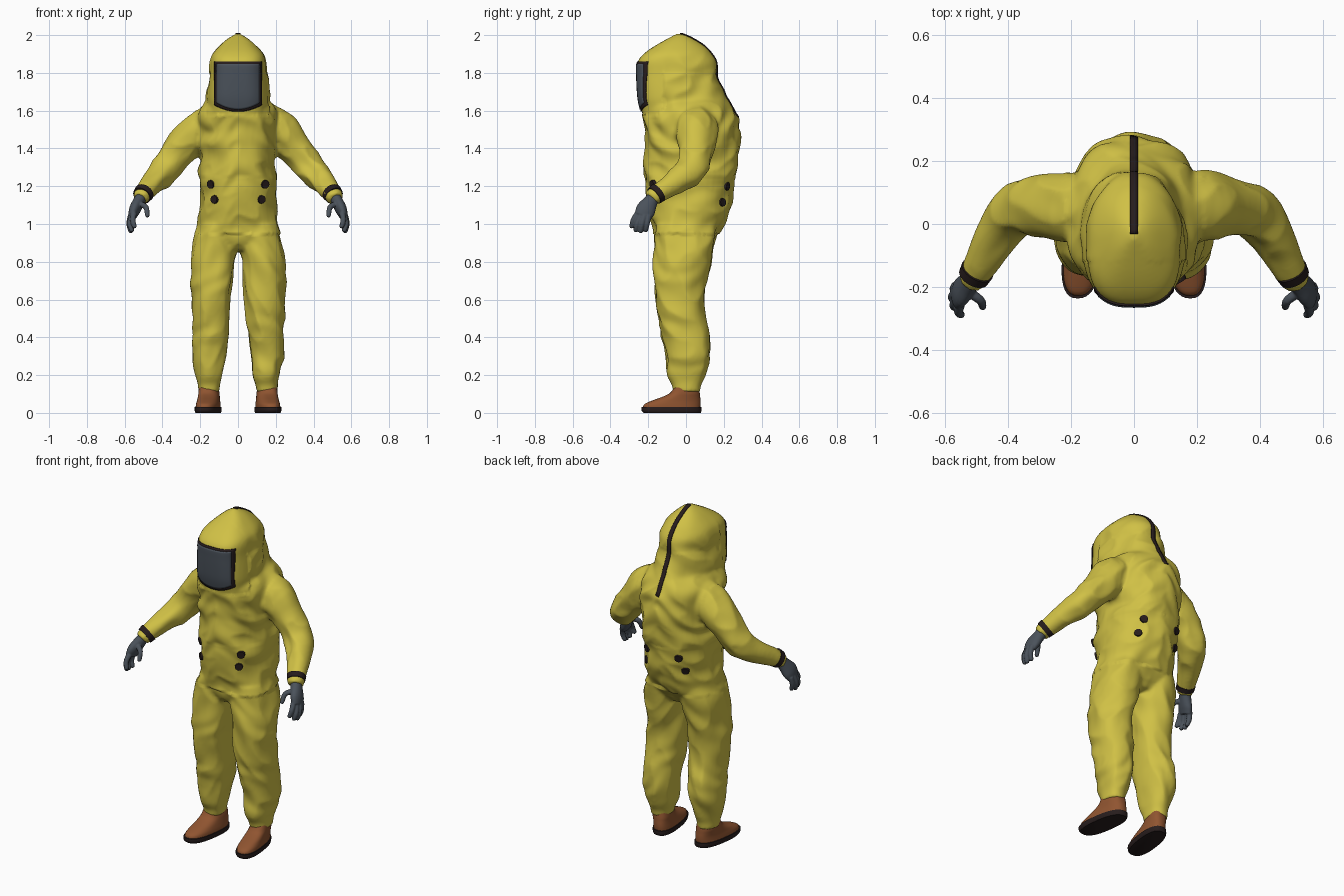
import bpy, bmesh, math
from mathutils import Vector, Matrix, noise
from mathutils.bvhtree import BVHTree

cube = bpy.data.objects.get("Cube")
if cube:
    bpy.data.objects.remove(cube)


def material(name, *rgb):
    m = bpy.data.materials.new(name)
    m.use_nodes = True
    m.diffuse_color = (*rgb, 1)
    m.node_tree.nodes["Principled BSDF"].inputs["Base Color"].default_value = (*rgb, 1)
    return m


YELLOW = material("suit yellow", .63, .53, .06)
SLATE = material("slate grey", .07, .085, .105)
BLACK = material("trim black", .02, .012, .012)
BROWN = material("boot brown", .28, .09, .03)


def spline(rows, steps):
    """Smooth in-between rows through the given rows (Catmull-Rom)."""
    out = []
    for i in range(len(rows) - 1):
        a, b, c, d = (rows[min(max(i + k, 0), len(rows) - 1)] for k in (-1, 0, 1, 2))
        for j in range(steps):
            t = j / steps
            out.append([q + t / 2 * (r - p + t * (2*p - 5*q + 4*r - s + t * (3*(q - r) + s - p)))
                        for p, q, r, s in zip(a, b, c, d)])
    return out + [list(rows[-1])]


def skin(bm, rings):
    """Closed surface through rings of points."""
    rings = [[bm.verts.new(p) for p in ring] for ring in rings]
    n = len(rings[0])
    for lo, hi in zip(rings, rings[1:]):
        for i in range(n):
            j = (i + 1) % n
            bm.faces.new((lo[i], lo[j], hi[j], hi[i]))
    bm.faces.new(rings[0][::-1])
    bm.faces.new(rings[-1])


def power(v, n):
    return math.copysign(abs(v) ** (2 / n), v)


def loft(bm, sections, side=1, front=2.3, back=2.2, shear=0, steps=4, n=40):
    """Horizontal sections: height, centre x, half width, front y, back y."""
    rings = []
    for z, cx, rx, yf, yb in spline(sections, steps):
        ring = []
        for i in range(n):
            a = math.tau * i / n
            e = front if math.sin(a) < 0 else back
            y = (yf + yb) / 2 + (yb - yf) / 2 * power(math.sin(a), e)
            ring.append((side * (cx + rx * power(math.cos(a), e) - shear * y), y, z))
        rings.append(ring)
    skin(bm, rings)


def tube(bm, rows, side=1, steps=4, n=20):
    """Path rows: x, y, z, wide radius, thin radius."""
    rows = spline(rows, steps)
    pts = [Vector(r[:3]) for r in rows]
    rings = []
    for i, (p, r) in enumerate(zip(pts, rows)):
        t = (pts[min(i + 1, len(pts) - 1)] - pts[max(i - 1, 0)]).normalized()
        u = t.cross(Vector((1, 0, 0))).normalized()
        v = t.cross(u)
        ring = [p + u * r[3] * math.cos(math.tau * k / n) + v * r[4] * math.sin(math.tau * k / n)
                for k in range(n)]
        rings.append([(side * q.x, q.y, q.z) for q in ring])
    skin(bm, rings)


def finish(name, bm, mat, sharp=50):
    bmesh.ops.recalc_face_normals(bm, faces=bm.faces)
    me = bpy.data.meshes.new(name)
    bm.to_mesh(me)
    bm.free()
    me.materials.append(mat)
    me.shade_smooth()
    me.set_sharp_from_angle(angle=math.radians(sharp))
    ob = bpy.data.objects.new(name, me)
    bpy.context.collection.objects.link(ob)
    return ob


def fuse(ob, voxel, smooth):
    """Merge overlapping volumes into one skin and relax it."""
    m = ob.modifiers.new("fuse", 'REMESH')
    m.mode, m.voxel_size, m.use_smooth_shade = 'VOXEL', voxel, True
    m = ob.modifiers.new("relax", 'SMOOTH')
    m.factor, m.iterations = .5, smooth
    dg = bpy.context.evaluated_depsgraph_get()
    me = bpy.data.meshes.new_from_object(ob.evaluated_get(dg))
    ob.modifiers.clear()
    ob.data = me
    me.shade_smooth()


# Suit volumes: body, hood, legs and sleeves
BODY = [(.86, 0, .17, -.12, .1), (.92, 0, .225, -.165, .15), (1, 0, .215, -.18, .2),
        (1.1, 0, .2, -.2, .24), (1.2, 0, .2, -.215, .255), (1.3, 0, .2, -.215, .27),
        (1.45, 0, .205, -.22, .285), (1.55, 0, .21, -.225, .275),
        (1.61, 0, .2, -.225, .245), (1.66, 0, .16, -.2, .2)]
HOOD = [(1.5, 0, .19, -.21, .25), (1.6, 0, .165, -.235, .24), (1.66, 0, .165, -.248, .215),
        (1.72, 0, .16, -.253, .195), (1.8, 0, .15, -.256, .17), (1.86, 0, .147, -.255, .16),
        (1.9, 0, .135, -.225, .135), (1.94, 0, .1, -.17, .1), (1.98, 0, .055, -.1, .04),
        (2.007, 0, .01, -.05, -.02)]
LEG = [(1, .11, .1, -.16, .16), (.9, .122, .115, -.168, .15), (.8, .133, .114, -.175, .13),
       (.7, .14, .112, -.17, .11), (.6, .14, .108, -.16, .095), (.5, .143, .1, -.145, .105),
       (.4, .148, .094, -.125, .125), (.3, .15, .088, -.105, .125), (.2, .15, .072, -.1, .1),
       (.15, .153, .06, -.075, .08), (.11, .155, .056, -.068, .075)]
SLEEVE = [(.12, .05, 1.53, .1, .11), (.21, .055, 1.49, .11, .11), (.31, .055, 1.39, .09, .09),
          (.385, .03, 1.295, .08, .08), (.45, -.06, 1.22, .066, .066),
          (.505, -.16, 1.155, .047, .047), (.518, -.185, 1.133, .042, .042)]
bm = bmesh.new()
loft(bm, BODY)
loft(bm, HOOD, front=3, back=2)
for s in (1, -1):
    loft(bm, LEG, s)
    tube(bm, SLEEVE, s, n=32)
suit = finish("suit", bm, YELLOW)
fuse(suit, .0105, 5)


# Cloth folds
def fold(p):
    if p.y < -.12 and abs(p.x) < .17 and p.z > 1.58:
        return 0
    stretch = 5 if p.z < .95 else 9
    q = Vector((p.x * 7, p.y * 7, p.z * stretch + abs(p.x) * 5))
    ridge = .5 - 2 * abs(noise.noise(q * 1.1 + Vector((7, 3, 1))))
    drape = math.sin(p.z * 38 + abs(p.x) * 30 + 5 * noise.noise(p * 5))
    amount = .005 if 1.25 < p.z < 1.8 and abs(p.x) < .22 else .002
    fade = min(1, max(.2, (p.z - .1) * 6)) * min(1, max(.25, (.55 - abs(p.x)) * 7))
    fade *= min(1, max(.15, (1.93 - p.z) * 8))
    return fade * (.012 * noise.noise(q) + .009 * ridge + amount * drape)


moves = [v.normal * fold(v.co) for v in suit.data.vertices]
for v, d in zip(suit.data.vertices, moves):
    v.co += d
suit.data.update()
tree = BVHTree.FromPolygons([v.co for v in suit.data.vertices],
                            [p.vertices for p in suit.data.polygons])


def plate(name, mat, cols, rows, ray, lift):
    """Thin sheet laid onto the suit along rays given for each grid point."""
    bm = bmesh.new()
    grid = []
    for r in range(rows + 1):
        line = []
        for c in range(cols + 1):
            start, way = ray(2 * c / cols - 1, r / rows)
            hit = tree.ray_cast(start, way)[0]
            line.append(bm.verts.new(hit - way * lift))
        grid.append(line)
    for a, b in zip(grid, grid[1:]):
        for i in range(cols):
            bm.faces.new((a[i], a[i + 1], b[i + 1], b[i]))
    ob = finish(name, bm, mat)
    m = ob.modifiers.new("thickness", 'SOLIDIFY')
    m.thickness, m.offset = .006, 0


# Visor with dark rim
def visor_ray(grow):
    def ray(u, v):
        low = 1.607 - grow + .035 * u * u
        return Vector((u * (.113 + grow), -1, low + (1.848 + grow - low) * v)), Vector((0, 1, 0))
    return ray


plate("visor_rim", BLACK, 24, 24, visor_ray(.012), .003)
plate("visor", SLATE, 24, 24, visor_ray(0), .006)


# Zip over the crown and down the back of the hood
def zip_ray(u, v):
    a = -.1 + 2.12 * v
    way = Vector((0, -math.sin(a), -math.cos(a)))
    return Vector((u * .012, 0, 1.7)) - way, way


plate("hood_zip", BLACK, 2, 50, zip_ray, .003)

# Round vent valves, front and back
bm = bmesh.new()
for s in (1, -1):
    for x, z, y in ((.143, 1.21, -1), (.124, 1.13, -1), (.11, 1.2, 1), (.13, 1.115, 1)):
        hit, normal = tree.ray_cast(Vector((s * x, y, z)), Vector((0, -y, 0)))[:2]
        if normal.y * y < 0:
            normal = -normal
        turn = normal.to_track_quat('Z', 'Y').to_matrix().to_4x4()
        bmesh.ops.create_cone(bm, cap_ends=True, segments=12, radius1=.024, radius2=.022,
                              depth=.016, matrix=Matrix.Translation(hit) @ turn)
finish("vent_valves", bm, BLACK, 30)

# Wrist bands
bm = bmesh.new()
for s in (1, -1):
    tube(bm, [(.497, -.147, 1.166, .054, .054), (.509, -.169, 1.149, .05, .05)], s, 1, 24)
finish("wrist_bands", bm, BLACK, 40)

# Gloves: palm, four fingers and thumb
PALM = [(.512, -.172, 1.145, .032, .03), (.527, -.19, 1.115, .04, .031),
        (.547, -.213, 1.075, .052, .03), (.56, -.227, 1.04, .046, .022)]
FINGERS = [((.552, -.257, 1.055), (.557, -.279, 1.02), (.548, -.288, .985)),
           ((.562, -.24, 1.045), (.572, -.259, 1), (.562, -.266, .965)),
           ((.567, -.22, 1.045), (.577, -.233, 1), (.567, -.24, .96)),
           ((.565, -.197, 1.045), (.571, -.207, 1), (.56, -.213, .965)),
           ((.525, -.215, 1.105), (.488, -.242, 1.09), (.48, -.262, 1.045))]
bm = bmesh.new()
for s in (1, -1):
    tube(bm, PALM, s)
    for a, b, c in FINGERS:
        tip = Vector(c) + (Vector(c) - Vector(b)) * .2
        tube(bm, [(*a, .016, .016), (*b, .0145, .0145), (*c, .012, .012), (*tip, .005, .005)], s, n=12)
gloves = finish("gloves", bm, SLATE)
fuse(gloves, .004, 3)

# Boots and soles
UPPER = [(.02, .148, .062, -.228, .074), (.045, .148, .06, -.222, .077), (.065, .149, .057, -.18, .077),
         (.085, .151, .055, -.125, .075), (.105, .153, .054, -.085, .073), (.135, .155, .05, -.062, .068)]
SOLE = [(0, .148, .062, -.225, .078), (.012, .148, .066, -.235, .082), (.03, .148, .066, -.236, .082)]
for name, rows, mat in (("boots", UPPER, BROWN), ("boot_soles", SOLE, BLACK)):
    bm = bmesh.new()
    for s in (1, -1):
        loft(bm, rows, s, front=2.5, back=2.5, shear=.13)
    finish(name, bm, mat)
